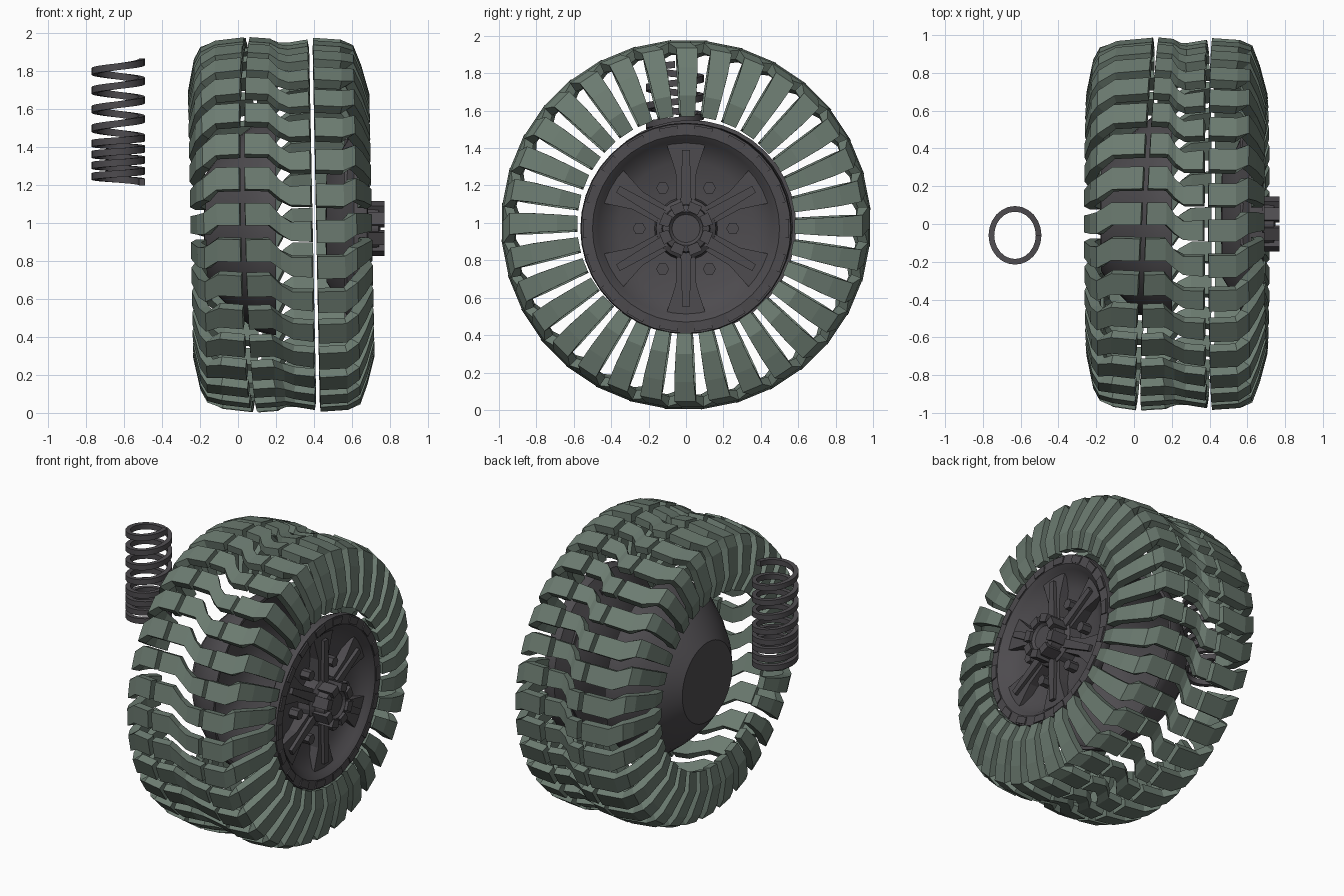
import bpy, bmesh
from math import sin, cos, pi, radians, hypot
from mathutils import Vector

if "Cube" in bpy.data.objects:
    bpy.data.objects.remove(bpy.data.objects["Cube"])

def mat(name, rgb):
    m = bpy.data.materials.new(name)
    m.diffuse_color = (*rgb, 1)
    m.use_nodes = True
    m.node_tree.nodes["Principled BSDF"].inputs["Base Color"].default_value = m.diffuse_color
    return m

GREEN = mat("tread_green", (0.15, 0.2, 0.165))
DARK = mat("dark_metal", (0.075, 0.07, 0.077))
CZ = 0.99          # wheel axle height
RIM = (0.0, 0.97)  # rim centre in y, z

def finish(bm, name, m, smooth=False):
    bmesh.ops.recalc_face_normals(bm, faces=bm.faces)
    me = bpy.data.meshes.new(name)
    bm.to_mesh(me)
    bm.free()
    ob = bpy.data.objects.new(name, me)
    bpy.context.collection.objects.link(ob)
    me.materials.append(m)
    if smooth:
        bpy.context.view_layer.objects.active = ob
        ob.select_set(True)
        bpy.ops.object.shade_smooth_by_angle(angle=radians(35))
        ob.select_set(False)
    return ob

def sweep(bm, rings, closed_caps=True):
    """Skin a list of equal-sized vertex rings."""
    vs = [[bm.verts.new(p) for p in ring] for ring in rings]
    n = len(vs[0])
    for a, b in zip(vs, vs[1:]):
        for i in range(n):
            j = (i + 1) % n
            bm.faces.new((a[i], a[j], b[j], b[i]))
    if closed_caps:
        bm.faces.new(vs[0])
        bm.faces.new(vs[-1])

def warp(x, y, z):
    """Slight lean of the tyre, with a skewed left groove."""
    k = max(0, 1 - abs(x - 0.07) / 0.22)
    return (x - 0.02 * (z - CZ) + 0.05 * y * k, y, z)

def tread_row(name, path, thick, count=32):
    """path: x, radius, tangential offset, width; repeated around the axle."""
    bm = bmesh.new()
    normals = []
    for i in range(len(path)):
        a, b = path[max(i - 1, 0)], path[min(i + 1, len(path) - 1)]
        dx, dr = b[0] - a[0], b[1] - a[1]
        l = hypot(dx, dr)
        normals.append((-dr / l, dx / l))
    for k in range(count):
        t = 2 * pi * k / count
        rings = []
        for (x, r, off, w), (nx, nr) in zip(path, normals):
            ring = []
            for depth, side in ((0, -.5), (0, .5), (thick, .5), (thick, -.5)):
                rr, s = r - nr * depth, off + side * w
                ring.append(warp(x - nx * depth, rr * cos(t) + s * sin(t),
                                 CZ + rr * sin(t) - s * cos(t)))
            rings.append(ring)
        sweep(bm, rings)
    return finish(bm, name, GREEN)

# Tyre: three rows of separate zigzag blocks, no carcass between them
tread_row("left_tread", [(-.22, .58, 0, .075), (-.25, .70, 0, .09), (-.215, .87, 0, .105),
                         (-.18, .935, .005, .115), (-.10, .965, .055, .12),
                         (.055, .983, .055, .12)], .055)
tread_row("middle_tread", [(.085, .984, .055, .12), (.19, .976, .055, .12),
                           (.235, .958, .0, .10), (.28, .958, -.035, .10),
                           (.385, .975, -.035, .11)], .05)
tread_row("right_tread", [(.415, .984, -.035, .12), (.56, .974, -.035, .12),
                          (.625, .945, .005, .115), (.665, .84, .01, .105),
                          (.705, .69, .01, .09), (.685, .58, .01, .075)], .055)

def lathe(name, prof, segs=40, centre=RIM, smooth=True, closed=False):
    bm = bmesh.new()
    cols = []
    for x, r in prof:
        if r == 0:
            cols.append([bm.verts.new((x, *centre))])
        else:
            cols.append([bm.verts.new((x, centre[0] + r * cos(2 * pi * i / segs),
                                       centre[1] + r * sin(2 * pi * i / segs))) for i in range(segs)])
    pairs = list(zip(cols, cols[1:])) + ([(cols[-1], cols[0])] if closed else [])
    for a, b in pairs:
        for i in range(segs):
            j = (i + 1) % segs
            f = []
            for v in (a[i % len(a)], a[j % len(a)], b[j % len(b)], b[i % len(b)]):
                if v not in f:
                    f.append(v)
            bm.faces.new(f)
    return finish(bm, name, DARK, smooth)

# Rim: domed inner half, open towards the middle of the tyre
lathe("inner_rim_dome", [(-.18, 0), (-.175, .27), (-.10, .37), (0, .47), (.10, .55), (.17, .57),
                         (.20, .57), (.20, .55), (.10, .53), (0, .45), (-.10, .35), (-.15, .26), (-.155, 0)],
      centre=(.02, .98))

# Rim: outer dish with a raised lip
lathe("outer_rim_dish", [(.46, 0), (.465, .28), (.54, .40), (.61, .55), (.65, .565), (.68, .56),
                         (.685, .50), (.66, .47), (.625, .44), (.59, .36), (.57, .2), (.57, 0)])

def prism(bm, pts, x0, x1, ang):
    """Extrude a (radial, tangential) outline along the axle."""
    def place(x, r, s):
        return (x, RIM[0] + r * cos(ang) - s * sin(ang), RIM[1] + r * sin(ang) + s * cos(ang))
    sweep(bm, [[place(x0, *p) for p in pts], [place(x1, *p) for p in pts]])

# Spokes with raised ribs, lip pads and wheel nuts
spokes, ribs, pads, nuts = (bmesh.new() for _ in range(4))
for i in range(6):
    a = pi / 2 + i * pi / 3
    prism(spokes, [(.1, -.05), (.3, -.055), (.47, -.11), (.47, .11), (.3, .055), (.1, .05)], .56, .645, a)
    prism(ribs, [(.1, -.03), (.42, -.02), (.42, .02), (.1, .03)], .64, .668, a)
    hexagon = [(.25 + .035 * cos(k * pi / 3), .035 * sin(k * pi / 3)) for k in range(6)]
    prism(nuts, hexagon, .56, .645, a + pi / 6)
for i in range(18):
    prism(pads, [(.505, -.045), (.55, -.05), (.55, .05), (.505, .045)], .675, .69, i * pi / 9)
finish(spokes, "rim_spokes", DARK)
finish(ribs, "spoke_ribs", DARK)
finish(pads, "rim_lip_pads", DARK)
finish(nuts, "wheel_nuts", DARK)

# Hub and notched centre cap
lathe("hub", [(.56, .17), (.65, .16), (.67, .13), (.74, .125), (.75, .09), (.735, .075), (.735, 0)],
      24, smooth=False)
cap = bmesh.new()
for i in range(8):
    prism(cap, [(.09, -.03), (.142, -.035), (.142, .035), (.09, .03)], .66, .77, pi / 8 + i * pi / 4)
finish(cap, "centre_cap_teeth", DARK)

# Coil spring beside the wheel: open coils on top, tight coils below
spring = bmesh.new()
rings = []
turns, steps = 8, 24
for i in range(turns * steps + 1):
    n = i / steps
    z = 1.215 + (n * .058 if n < 4 else .232 + (n - 4) * .1)
    c, s = cos(2 * pi * n), sin(2 * pi * n)
    rings.append([Vector((-.63 + (.125 + d) * c, -.06 + (.14 + d) * s, z + h))
                  for d, h in ((-.015, -.018), (.015, -.018), (.015, .018), (-.015, .018))])
sweep(spring, rings)
finish(spring, "coil_spring", DARK, True)
